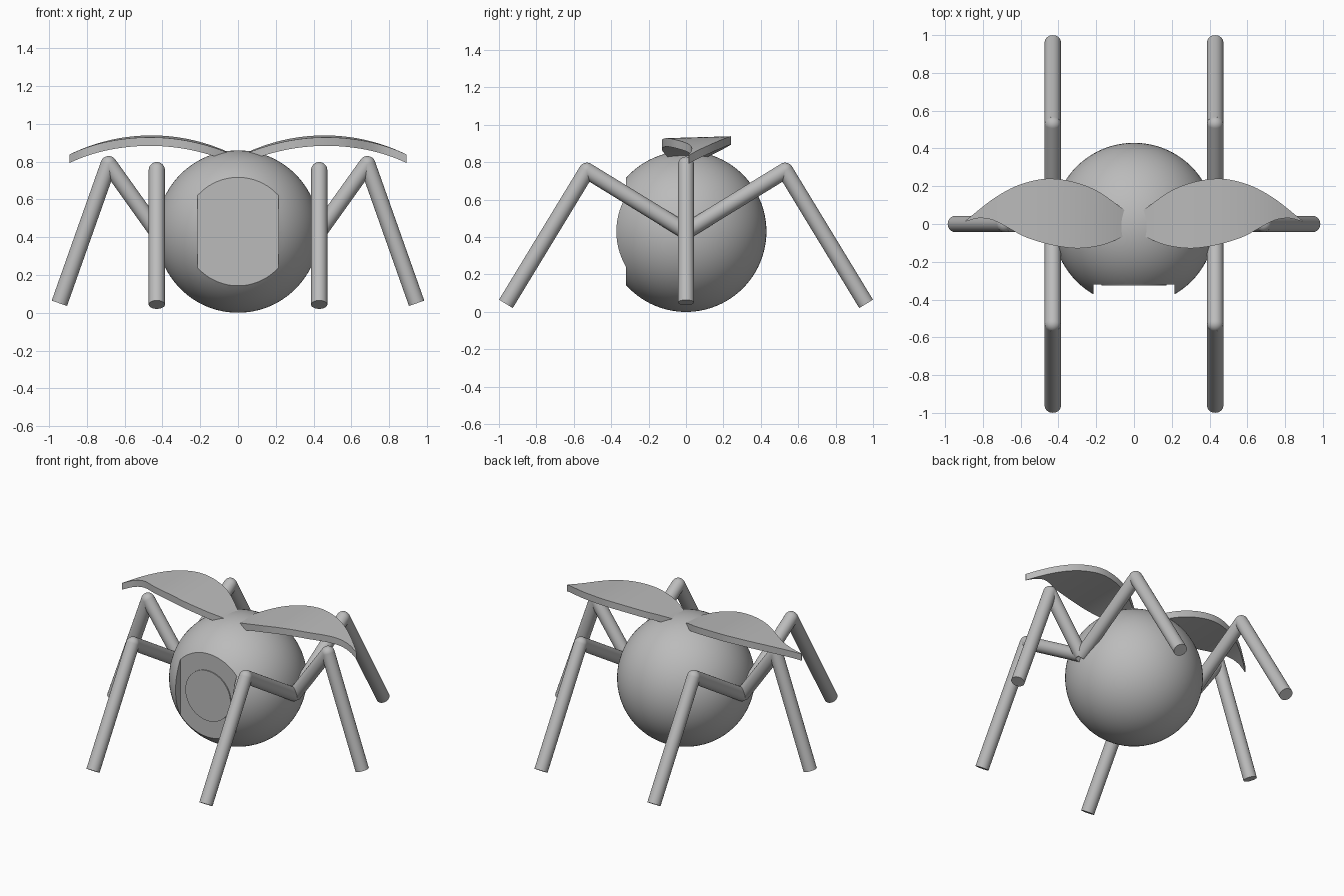
import bpy, bmesh, math
from mathutils import Vector

cube = bpy.data.objects.get("Cube")
if cube:
    bpy.data.objects.remove(cube, do_unlink=True)

grey = bpy.data.materials.new("plain grey")
grey.use_nodes = True
colour = (0.5, 0.5, 0.5, 1)
grey.diffuse_color = colour
grey.node_tree.nodes["Principled BSDF"].inputs["Base Color"].default_value = colour

R = 0.43          # body radius, also the height of its centre
LEG = 0.043       # leg radius


def finish(obj, name):
    obj.name = name
    obj.data.materials.clear()
    obj.data.materials.append(grey)
    bpy.ops.object.select_all(action="DESELECT")
    obj.select_set(True)
    bpy.context.view_layer.objects.active = obj
    bpy.ops.object.shade_smooth_by_angle(angle=math.radians(35))
    return obj


def rod(name, a, b, radius, sides=32):
    a, b = Vector(a), Vector(b)
    bpy.ops.mesh.primitive_cylinder_add(vertices=sides, radius=radius, depth=(b - a).length,
                                        location=(a + b) / 2)
    obj = bpy.context.object
    obj.rotation_euler = (b - a).to_track_quat("Z", "Y").to_euler()
    return finish(obj, name)


def ball(name, centre, radius, segments, rings):
    bpy.ops.mesh.primitive_uv_sphere_add(segments=segments, ring_count=rings, radius=radius,
                                         location=centre)
    return bpy.context.object


# Body: a sphere with a flat-backed slot cut across the front
body = ball("body", (0, 0, R), R, 96, 48)
bpy.ops.mesh.primitive_cube_add(size=1, location=(0, -0.57, R))
cutter = bpy.context.object
cutter.scale = (0.43, 0.5, 1.2)
cutter.hide_render = True
cut = body.modifiers.new("face_cut", "BOOLEAN")
cut.operation = "DIFFERENCE"
cut.object = cutter
bpy.context.view_layer.objects.active = body
bpy.ops.object.modifier_apply(modifier=cut.name)
bpy.data.objects.remove(cutter, do_unlink=True)
finish(body, "body")

# Eye: a thin disc on the flat
rod("eye_disc", (0, -0.31, R), (0, -0.327, R), 0.172, 64)


# Legs: three on each side, all starting from one hip
def leg(name, hip, knee, foot):
    rod(name + "_upper", hip, knee, LEG)
    finish(ball(name, knee, LEG, 32, 16), name + "_knee")
    rod(name + "_lower", knee, foot, LEG)


for side, s in (("left", 1), ("right", -1)):
    hip = (s * R, 0, R)
    for end, e in (("front", -1), ("back", 1)):
        leg(f"{side}_{end}_leg", hip, (s * R, e * 0.53, 0.755), (s * R, e * 0.963, 0.043))
    leg(f"{side}_middle_leg", hip, (s * 0.685, 0, 0.787), (s * 0.946, 0, 0.05))


# Wings: leaf outlines bent over an arc and given thickness
BACK = [(0.03, 0.06), (0.22, 0.188), (0.43, 0.24), (0.6, 0.21), (0.74, 0.137), (0.893, 0.017)]
FRONT = [(0.03, -0.055), (0.17, -0.112), (0.335, -0.127), (0.56, -0.075), (0.74, 0.018),
         (0.82, 0.031), (0.893, 0.013)]


def edge_y(points, x):
    """Smooth curve through the points, read at x."""
    def slope(i):
        a, b = points[max(i - 1, 0)], points[min(i + 1, len(points) - 1)]
        return (b[1] - a[1]) / (b[0] - a[0])
    i = max(k for k in range(len(points) - 1) if points[k][0] <= x + 1e-6)
    (x0, y0), (x1, y1) = points[i], points[i + 1]
    h = x1 - x0
    t = (x - x0) / h
    blend = t * t * (3 - 2 * t)
    return (y0 * (1 - blend) + y1 * blend + h * slope(i) * t * (1 - t) ** 2
            - h * slope(i + 1) * t * t * (1 - t))


def wing(name, s, steps=40, arc=1.04, thick=0.045):
    bm = bmesh.new()
    rows = []
    for k in range(steps + 1):
        x = 0.03 + (0.893 - 0.03) * k / steps
        top = 0.938 - arc + math.sqrt(arc ** 2 - (x - 0.46) ** 2)
        yb, yf = edge_y(BACK, x), edge_y(FRONT, x)
        rows.append([bm.verts.new((s * x, y, top + 0.03 * (y - 0.2) - d))
                     for y, d in ((yf, 0), (yb, 0), (yb, thick), (yf, thick))])
    for a, b in zip(rows, rows[1:]):
        for i in range(4):
            j = (i + 1) % 4
            bm.faces.new((a[i], a[j], b[j], b[i]))
    bm.faces.new(rows[0])
    bm.faces.new(rows[-1])
    bmesh.ops.recalc_face_normals(bm, faces=bm.faces)
    mesh = bpy.data.meshes.new(name)
    bm.to_mesh(mesh)
    bm.free()
    obj = bpy.data.objects.new(name, mesh)
    bpy.context.collection.objects.link(obj)
    finish(obj, name)


wing("left_wing", 1)
wing("right_wing", -1)
